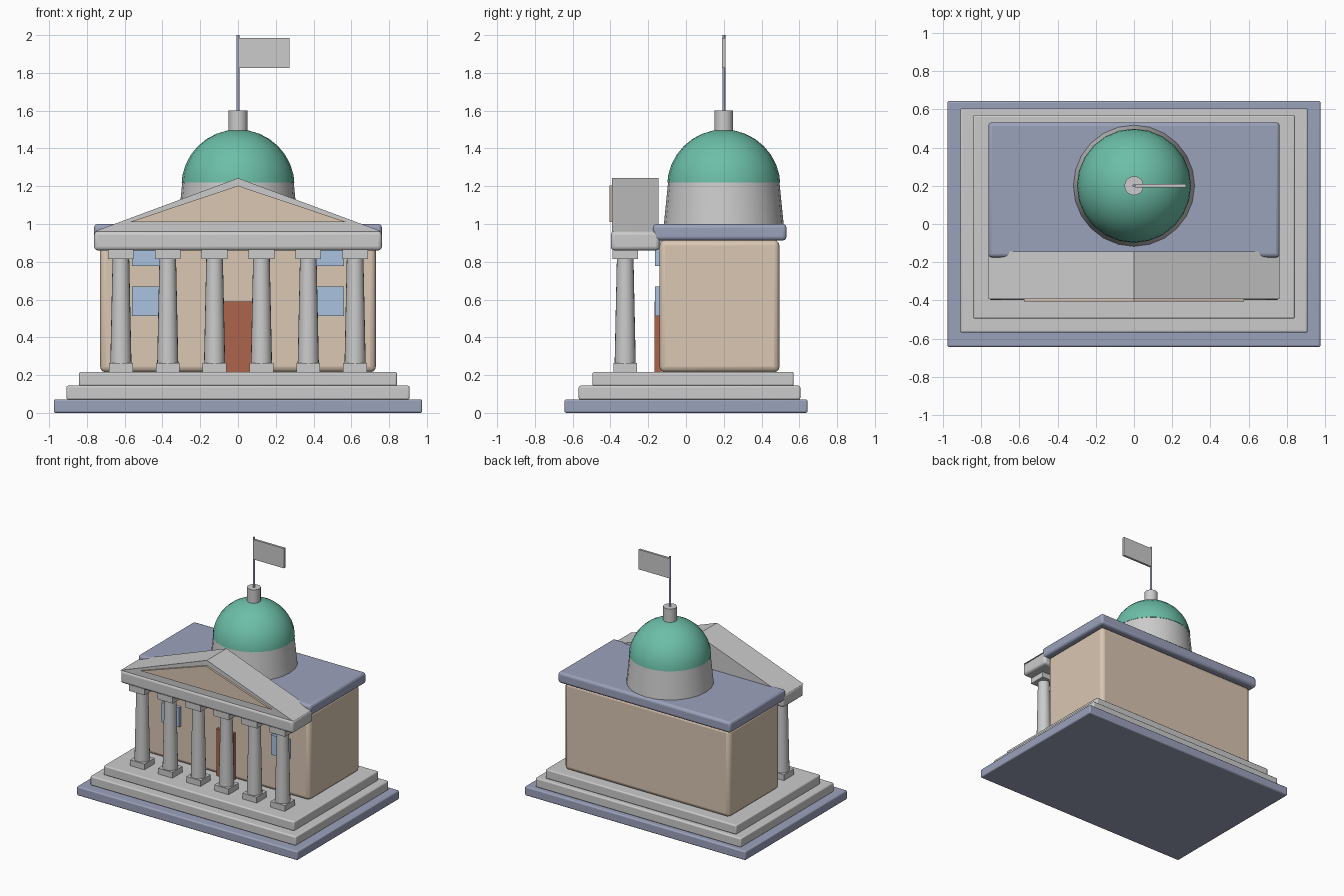
import bpy, bmesh, math

if "Cube" in bpy.data.objects:
    bpy.data.objects.remove(bpy.data.objects["Cube"])

COLORS = {
    "slate": (0.33, 0.36, 0.50, 1), "tan": (0.70, 0.57, 0.45, 1),
    "green": (0.15, 0.52, 0.39, 1), "blue": (0.40, 0.54, 0.74, 1),
    "brick": (0.42, 0.13, 0.07, 1),
}
MATS = {}
for key, col in COLORS.items():
    MATS[key] = bpy.data.materials.new(key)
    MATS[key].diffuse_color = col


def finish(bm, name, color=None, bevel=0, smooth=False):
    bmesh.ops.recalc_face_normals(bm, faces=bm.faces)
    me = bpy.data.meshes.new(name)
    bm.to_mesh(me)
    bm.free()
    ob = bpy.data.objects.new(name, me)
    bpy.context.collection.objects.link(ob)
    if color:
        me.materials.append(MATS[color])
    if bevel:
        mod = ob.modifiers.new("bevel", "BEVEL")
        mod.width, mod.segments = bevel, 3
    if smooth or bevel:
        bpy.ops.object.select_all(action="DESELECT")
        ob.select_set(True)
        bpy.context.view_layer.objects.active = ob
        bpy.ops.object.shade_smooth_by_angle(angle=math.radians(35))
    return ob


def box(name, x, y, z, color=None, bevel=0):
    bm = bmesh.new()
    bmesh.ops.create_cube(bm, size=1)
    for v in bm.verts:
        for i, (lo, hi) in enumerate((x, y, z)):
            v.co[i] = hi if v.co[i] > 0 else lo
    return finish(bm, name, color, bevel)


def cone(name, x, y, z0, z1, r0, r1, sides, color=None):
    bm = bmesh.new()
    bmesh.ops.create_cone(bm, cap_ends=True, segments=sides,
                          radius1=r0, radius2=r1, depth=z1 - z0)
    bmesh.ops.translate(bm, verts=bm.verts, vec=(x, y, (z0 + z1) / 2))
    return finish(bm, name, color, smooth=True)


def gable(name, half, y, z0, z1, color=None):
    bm = bmesh.new()
    pts = [(-half, z0), (half, z0), (0, z1)]
    face = bm.faces.new([bm.verts.new((px, y[0], pz)) for px, pz in pts])
    ext = bmesh.ops.extrude_face_region(bm, geom=[face], use_keep_orig=True)
    moved = [g for g in ext["geom"] if isinstance(g, bmesh.types.BMVert)]
    bmesh.ops.translate(bm, verts=moved, vec=(0, y[1] - y[0], 0))
    return finish(bm, name, color)


# Stepped plinth
box("plinth", (-.975, .975), (-.643, .643), (0, .072), "slate", .01)
box("lower_step", (-.908, .908), (-.568, .605), (.07, .144), None, .01)
box("upper_step", (-.842, .842), (-.495, .57), (.142, .217), None, .01)

# Main hall and roof slab
box("hall", (-.73, .73), (-.14, .495), (.215, .915), "tan", .03)
box("roof_slab", (-.762, .762), (-.175, .532), (.913, 1.0), "slate", .02)

# Door and windows
box("door", (-.075, .075), (-.167, -.13), (.215, .59), "brick")
for side in (-1, 1):
    xs = sorted((side * .405, side * .56))
    for row, z in (("lower", .513), ("upper", .777)):
        box(row + "_window", xs, (-.165, -.13), (z, z + .157), "blue")

# Portico columns
for i in range(6):
    cx, cy = -.62 + .248 * i, -.322
    for part, h, z in (("column_base", .063, (.215, .263)),
                       ("column_capital", .068, (.815, .865))):
        box(part, (cx - h, cx + h), (cy - h, cy + h), z)
    cone("column_shaft", cx, cy, .26, .82, .056, .044, 20)

# Entablature and pediment
box("entablature", (-.762, .762), (-.398, -.14), (.86, .962), None, .02)
gable("pediment", .762, (-.392, -.145), .96, 1.243)
gable("pediment_panel", .575, (-.406, -.38), 1.01, 1.203, "tan")

# Dome on its drum
cone("drum", 0, .2, .99, 1.22, .318, .295, 24)
bm = bmesh.new()
bmesh.ops.create_uvsphere(bm, u_segments=24, v_segments=16, radius=.3)
bmesh.ops.translate(bm, verts=bm.verts, vec=(0, .2, 1.2))
bmesh.ops.bisect_plane(bm, geom=bm.verts[:] + bm.edges[:] + bm.faces[:],
                       plane_co=(0, 0, 1.2195), plane_no=(0, 0, 1), clear_inner=True)
finish(bm, "dome", "green", smooth=True)

# Lantern, pole and flag
cone("lantern", 0, .2, 1.48, 1.602, .05, .05, 20)
cone("flag_pole", 0, .2, 1.6, 2.0, .008, .008, 12, "slate")
box("flag", (.005, .272), (.191, .209), (1.827, 1.985))

for m in bpy.data.materials:
    if m.users and not m.is_grease_pencil:
        m.use_nodes = True
        m.node_tree.nodes["Principled BSDF"].inputs["Base Color"].default_value = m.diffuse_color
